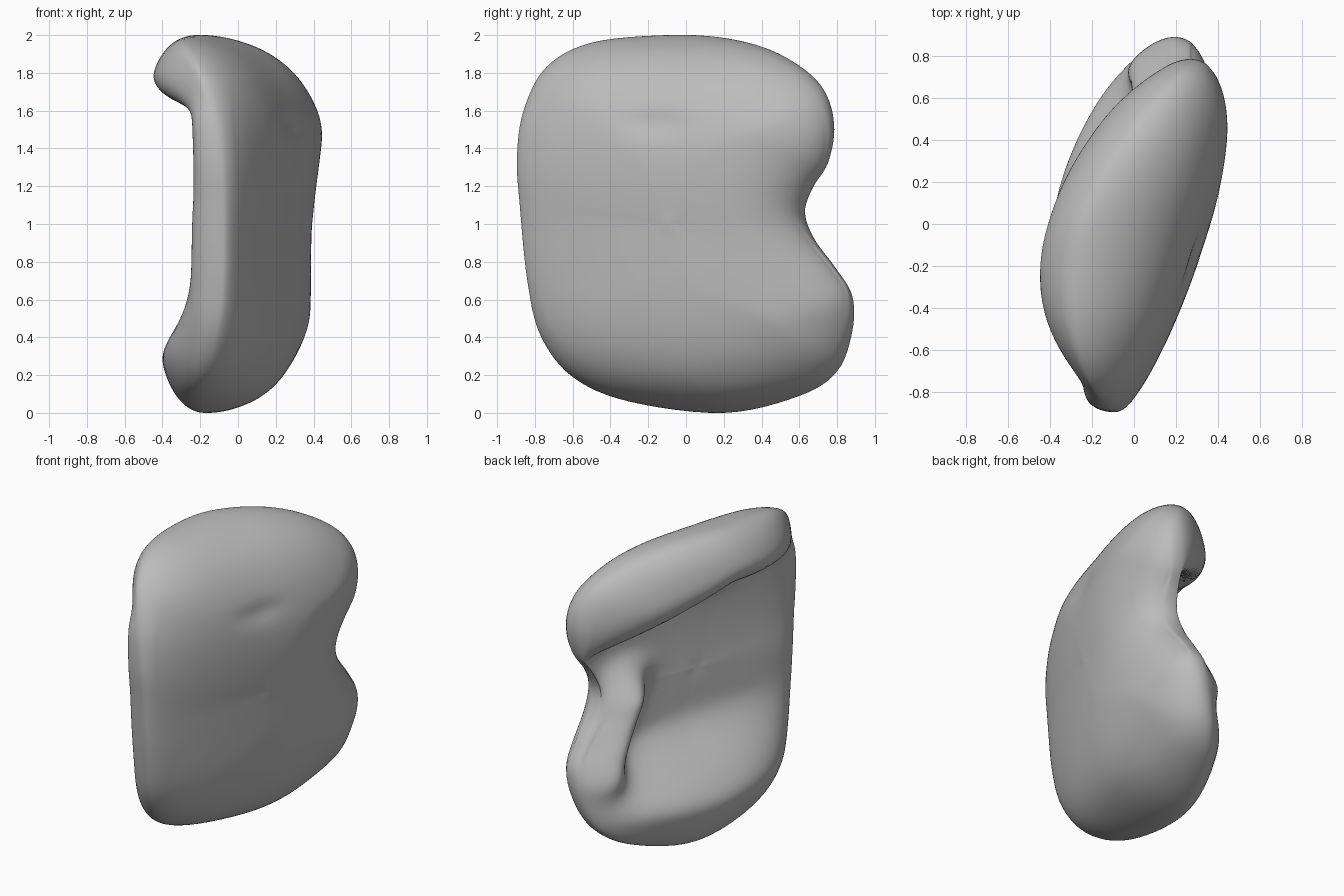
import bpy, bmesh, math
from mathutils import Vector
from mathutils.geometry import interpolate_bezier

cube = bpy.data.objects.get("Cube")
if cube:
    bpy.data.objects.remove(cube, do_unlink=True)

# Kidney outline of the slab in the (y, z) plane
OUTLINE = [(-.1, 2), (.2, 1.985), (.45, 1.92), (.65, 1.8), (.75, 1.67), (.785, 1.5),
           (.75, 1.32), (.67, 1.19), (.63, 1.06), (.68, .92), (.79, .77), (.88, .62),
           (.88, .43), (.8, .22), (.6, .09), (.2, 0), (-.3, .06), (-.6, .19),
           (-.77, .41), (-.84, .7), (-.88, 1.1), (-.895, 1.35), (-.86, 1.6),
           (-.74, 1.83), (-.5, 1.96)]
CENTRE = Vector((-.1, 1.0))
RINGS = 48
REACH = .9


def smoothstep(a, b, v):
    k = min(1, max(0, (v - a) / (b - a)))
    return k * k * (3 - 2 * k)


def round_step(a, b, v):
    k = min(1, max(0, (v - a) / (b - a)))
    return math.sqrt(1 - (1 - k) ** 2)


def smooth_loop(points, steps=6):
    pts = [Vector((y, z, 0)) for y, z in points]
    n, loop = len(pts), []
    for i in range(n):
        a, b, c, d = (pts[(i + k) % n] for k in (-1, 0, 1, 2))
        loop += interpolate_bezier(b, b + (c - a) / 6, c - (d - b) / 6, c, steps + 1)[:-1]
    return [p.xy for p in loop]


def rim(y, z):
    return .07 + .17 * y - .27 * abs(z - 1) ** 3 + .25 * max(0, y) * max(0, z - 1)


def outer_face(y, z):
    back, up, down = max(0, y), max(0, z - 1), max(0, 1 - z)
    dent = .03 * math.exp(-((y + .16) / .15) ** 2 - ((z - 1.53) / .04) ** 2)
    lean = .14 * up - .22 * up * up - (.05 + .2 * back) * down
    return .345 + .33 * y - .11 * back * back + lean - dent


def hollow_face(y, z):
    # Thin middle with a thick roll along the top and another along the bottom
    x = outer_face(y, z) - .32 + .09 * y
    back = max(0, y)
    top = round_step(1.6 - .45 * back, 1.82 - .3 * back, z)
    base = 1 - smoothstep(.26, .74 - .1 * y, z)
    # Lip that carries the bottom roll up the back edge to the notch
    span = smoothstep(.25, .55, z) * (1 - smoothstep(.95, 1.25, z))
    x -= .25 * span * math.exp(-((y - .75 + .6 * (z - .58)) / .16) ** 2)
    x += (-.445 + .35 * y + (.4 if y > 0 else .72) * y * y - x) * top
    x += (-.41 + .15 * y + .35 * y * y - x) * base
    return x


# Two domed faces that share the outline as their rim
bm = bmesh.new()
loop = smooth_loop(OUTLINE)
count = len(loop)


def ring(t, face, power):
    verts = []
    for p in loop:
        point = CENTRE + (p - CENTRE) * t
        y, z = point
        inset = min((point - q).length_squared for q in loop) ** .5
        swell = math.sqrt(1 - max(0, 1 - inset / REACH) ** power)
        m = rim(y, z)
        verts.append(bm.verts.new((m + (face(y, z) - m) * swell, y, z)))
    return verts


edge = ring(1, outer_face, 3)
for face, power in ((outer_face, 3), (hollow_face, 7)):
    previous = edge
    for i in range(1, RINGS):
        current = ring(1 - (i / RINGS) ** 2.3, face, power)
        for j in range(count):
            k = (j + 1) % count
            bm.faces.new((previous[j], previous[k], current[k], current[j]))
        previous = current
    tip = bm.verts.new((face(*CENTRE), *CENTRE))
    for j in range(count):
        bm.faces.new((previous[j], previous[(j + 1) % count], tip))
for _ in range(4):
    bmesh.ops.smooth_vert(bm, verts=bm.verts, factor=.5,
                          use_axis_x=True, use_axis_y=False, use_axis_z=False)
bmesh.ops.recalc_face_normals(bm, faces=bm.faces)

mesh = bpy.data.meshes.new("curled_slab")
bm.to_mesh(mesh)
bm.free()
slab = bpy.data.objects.new("curled_slab", mesh)
bpy.context.collection.objects.link(slab)
mesh.shade_smooth()

# Plain grey finish
grey = bpy.data.materials.new("plain_grey")
grey.use_nodes = True
grey.diffuse_color = (.5, .5, .5, 1)
grey.node_tree.nodes["Principled BSDF"].inputs["Base Color"].default_value = (.5, .5, .5, 1)
mesh.materials.append(grey)
